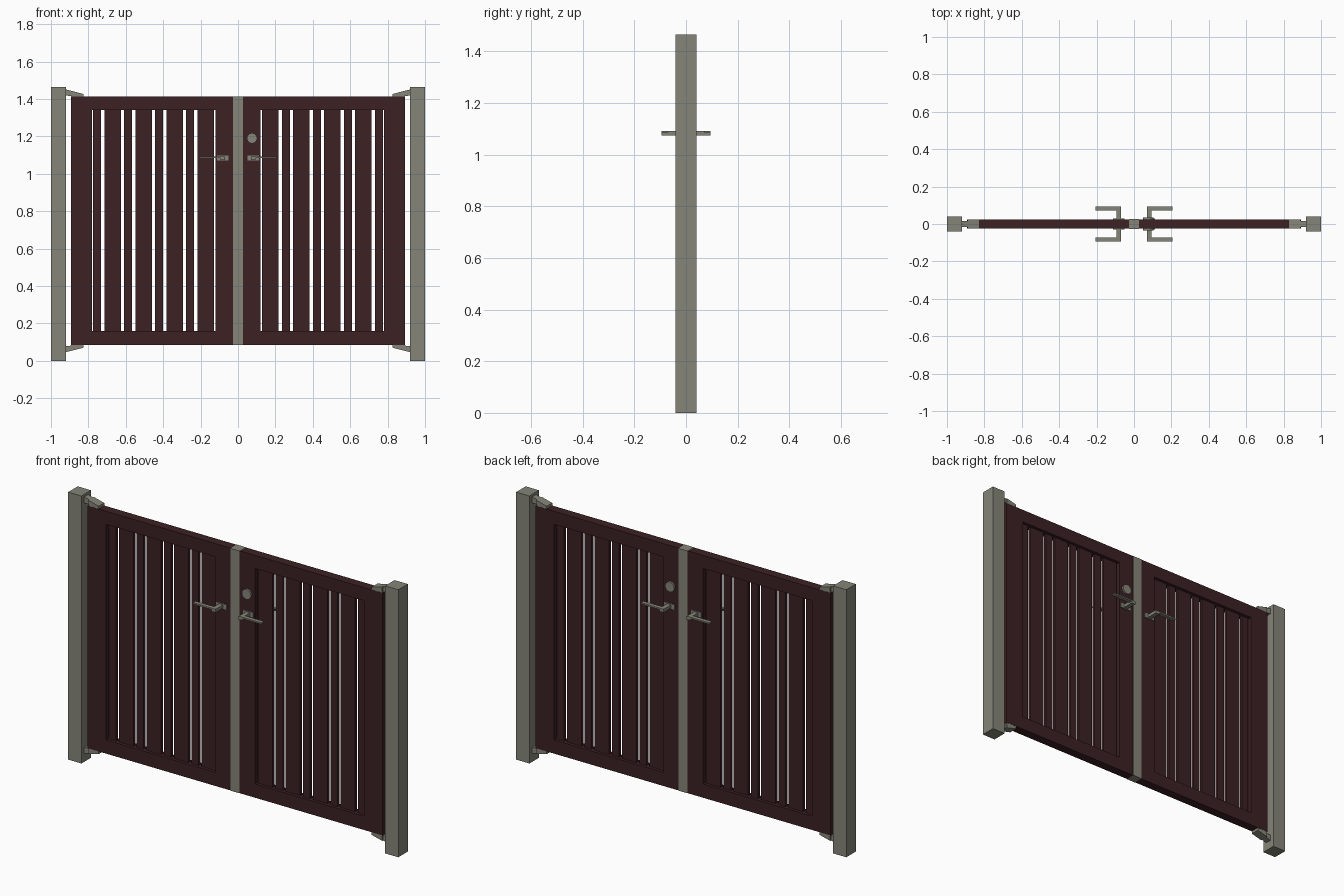
import bpy
import bmesh
import math

old = bpy.data.objects.get("Cube")
if old:
    bpy.data.objects.remove(old, do_unlink=True)


def material(name, rgb):
    m = bpy.data.materials.new(name)
    m.use_nodes = True
    m.diffuse_color = (*rgb, 1)
    m.node_tree.nodes["Principled BSDF"].inputs["Base Color"].default_value = (*rgb, 1)
    return m


GREY = material("warm grey metal", (0.235, 0.235, 0.19))
BROWN = material("dark red brown", (0.045, 0.015, 0.017))


def finish(name, bm, mat):
    bmesh.ops.recalc_face_normals(bm, faces=bm.faces)
    mesh = bpy.data.meshes.new(name)
    bm.to_mesh(mesh)
    bm.free()
    mesh.materials.append(mat)
    ob = bpy.data.objects.new(name, mesh)
    bpy.context.collection.objects.link(ob)
    return ob


def box(name, x, y, z, mat):
    """Box from (min, max) ranges."""
    bm = bmesh.new()
    bmesh.ops.create_cube(bm, size=1)
    for v in bm.verts:
        v.co = [(a + b) / 2 + c * (b - a) for (a, b), c in zip((x, y, z), v.co)]
    return finish(name, bm, mat)


def prism(name, profile, half_depth, mat):
    """Extrude an x-z profile symmetrically along y."""
    bm = bmesh.new()
    face = bm.faces.new([bm.verts.new((x, -half_depth, z)) for x, z in profile])
    new = bmesh.ops.extrude_face_region(bm, geom=[face])["geom"]
    for v in new:
        if isinstance(v, bmesh.types.BMVert):
            v.co.y = half_depth
    return finish(name, bm, mat)


BOTTOM, TOP = 0.085, 1.412        # gate leaf height
LOW, HIGH = 0.16, 1.34            # opening height
INNER, OUTER = 0.12, 0.781        # opening width
EDGE = 0.893                      # outer edge of leaf
DEPTH = (-0.025, 0.025)

for side, s in (("right", -1), ("left", 1)):
    def span(a, b):
        return tuple(sorted((s * a, s * b)))

    # Post and leaf frame
    box(side + "_post", span(0.92, 1), (-0.041, 0.041), (0, 1.465), GREY)
    box(side + "_inner_stile", span(0.027, INNER), DEPTH, (LOW, HIGH), BROWN)
    box(side + "_outer_stile", span(OUTER, EDGE), DEPTH, (LOW, HIGH), BROWN)
    box(side + "_bottom_rail", span(0.027, EDGE), DEPTH, (BOTTOM, LOW), BROWN)
    box(side + "_top_rail", span(0.027, EDGE), DEPTH, (HIGH, TOP), BROWN)

    # Alternating wide and narrow slats, recessed in the frame
    for i in range(4):
        x = 0.128 + 0.166 * i
        for kind, a, b in (("wide", 0, 0.088), ("narrow", 0.106, 0.149)):
            box(f"{side}_{kind}_slat_{i + 1}", span(x + a, x + b),
                (-0.008, 0.008), (LOW, HIGH), BROWN)

    # Tapered hinges above and below the leaf
    for level, edge, d in (("top", TOP, 1), ("bottom", BOTTOM, -1)):
        shoe = [(0.827, 0), (0.827, 0.015), (0.89, 0.031), (0.89, 0)]
        arm = [(0.89, 0.004), (0.89, 0.031), (0.922, 0.039), (0.922, 0.006)]
        for part, profile, w in (("shoe", shoe, 0.024), ("arm", arm, 0.017)):
            prism(f"{side}_{level}_hinge_{part}",
                  [(s * x, edge + d * z) for x, z in profile], w, GREY)

    # Lever handles on both faces
    box(side + "_handle_plate", span(0.05, 0.113), (-0.03, 0.03), (1.07, 1.097), GREY)
    box(side + "_handle_stem", span(0.07, 0.094), (-0.094, 0.094), (1.074, 1.092), GREY)
    for face, y in (("front", (-0.094, -0.072)), ("back", (0.072, 0.094))):
        box(f"{side}_{face}_lever", span(0.07, 0.207), y, (1.084, 1.092), GREY)

# Meeting post between the leaves
box("centre_post", (-0.027, 0.027), (-0.027, 0.027), (BOTTOM, TOP), GREY)

# Round lock passing through the left leaf
lock = [(0.075 + 0.028 * math.cos(math.tau * k / 12),
         1.19 + 0.028 * math.sin(math.tau * k / 12)) for k in range(12)]
prism("lock_cylinder", lock, 0.035, GREY)
